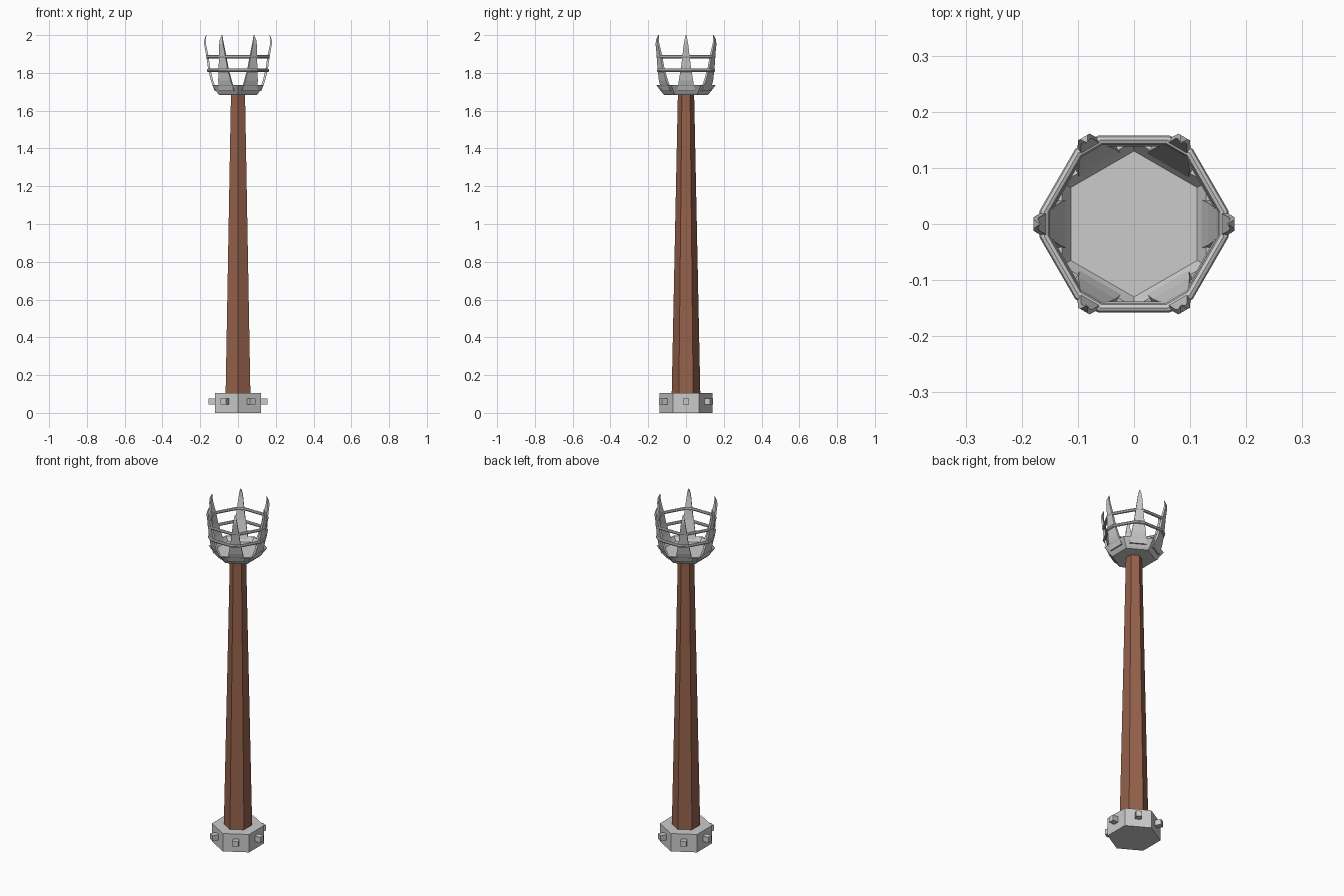
import bpy, bmesh, math
from mathutils import Vector

if "Cube" in bpy.data.objects:
    bpy.data.objects.remove(bpy.data.objects["Cube"])


def finish(name, bm, material=None):
    bmesh.ops.recalc_face_normals(bm, faces=bm.faces)
    mesh = bpy.data.meshes.new(name)
    bm.to_mesh(mesh)
    bm.free()
    ob = bpy.data.objects.new(name, mesh)
    bpy.context.collection.objects.link(ob)
    if material:
        mesh.materials.append(material)
    return ob


def polar(r, degrees, z):
    a = math.radians(degrees)
    return Vector((r * math.cos(a), r * math.sin(a), z))


def loft(bm, loops, closed=False):
    """Bridge equal-sized point loops, capping the ends unless closed."""
    rows = [[bm.verts.new(p) for p in loop] for loop in loops]
    n = len(rows[0])
    for i in range(len(rows) - (0 if closed else 1)):
        a, b = rows[i], rows[(i + 1) % len(rows)]
        for j in range(n):
            k = (j + 1) % n
            bm.faces.new((a[j], a[k], b[k], b[j]))
    if not closed:
        bm.faces.new(rows[0])
        bm.faces.new(rows[-1])


def hex_lathe(name, profile, material=None):
    """Hexagonal solid with corners pointing along y."""
    bm = bmesh.new()
    loft(bm, [[polar(r, 30 + 60 * i, z) for i in range(6)] for r, z in profile])
    return finish(name, bm, material)


wood = bpy.data.materials.new("wood")
wood.diffuse_color = (0.30, 0.12, 0.07, 1)
wood.use_nodes = True
wood.node_tree.nodes["Principled BSDF"].inputs["Base Color"].default_value = wood.diffuse_color

# Base block, tapered pole and fire bowl
hex_lathe("base", [(0.14, 0), (0.14, 0.105)])
hex_lathe("pole", [(0.076, 0.09), (0.043, 1.69)], wood)
hex_lathe("bowl", [(0.115, 1.683), (0.124, 1.692), (0.157, 1.735),
                   (0.148, 1.737), (0.13, 1.712)])

# Square studs on each base face
bm = bmesh.new()
for i in range(6):
    side = polar(0.016, 60 * i + 90, 0)
    loops = []
    for r in (0.10, 0.156):
        c = polar(r, 60 * i, 0.06)
        up = Vector((0, 0, 0.016))
        loops.append([c - side - up, c + side - up, c + side + up, c - side + up])
    loft(bm, loops)
finish("base_studs", bm)

# Curved prongs: radius, height, half width, half thickness
prong = [(0.119, 1.705, 0.046, 0.005), (0.138, 1.76, 0.038, 0.006),
         (0.153, 1.825, 0.027, 0.006), (0.162, 1.89, 0.019, 0.006),
         (0.174, 1.95, 0.012, 0.005), (0.175, 1.975, 0.008, 0.004),
         (0.168, 2.0, 0.0015, 0.001)]
bm = bmesh.new()
for i in range(6):
    loops = []
    for r, z, w, t in prong:
        side = polar(w, 60 * i + 90, 0)
        out = polar(t, 60 * i, 0)
        c = polar(r, 60 * i, z)
        loops.append([c - side - out, c + side - out, c + side + out, c - side + out])
    loft(bm, loops)
finish("prongs", bm)

# Two hexagonal hoops with clipped corners
for name, z, r in (("lower_hoop", 1.813, 0.158), ("upper_hoop", 1.885, 0.161)):
    bm = bmesh.new()
    loops = []
    for i in range(6):
        for d in (-8, 8):
            loops.append([polar(r + 0.009 * math.cos(math.tau * j / 8),
                                60 * i + d,
                                z + 0.009 * math.sin(math.tau * j / 8))
                          for j in range(8)])
    loft(bm, loops, closed=True)
    finish(name, bm)
